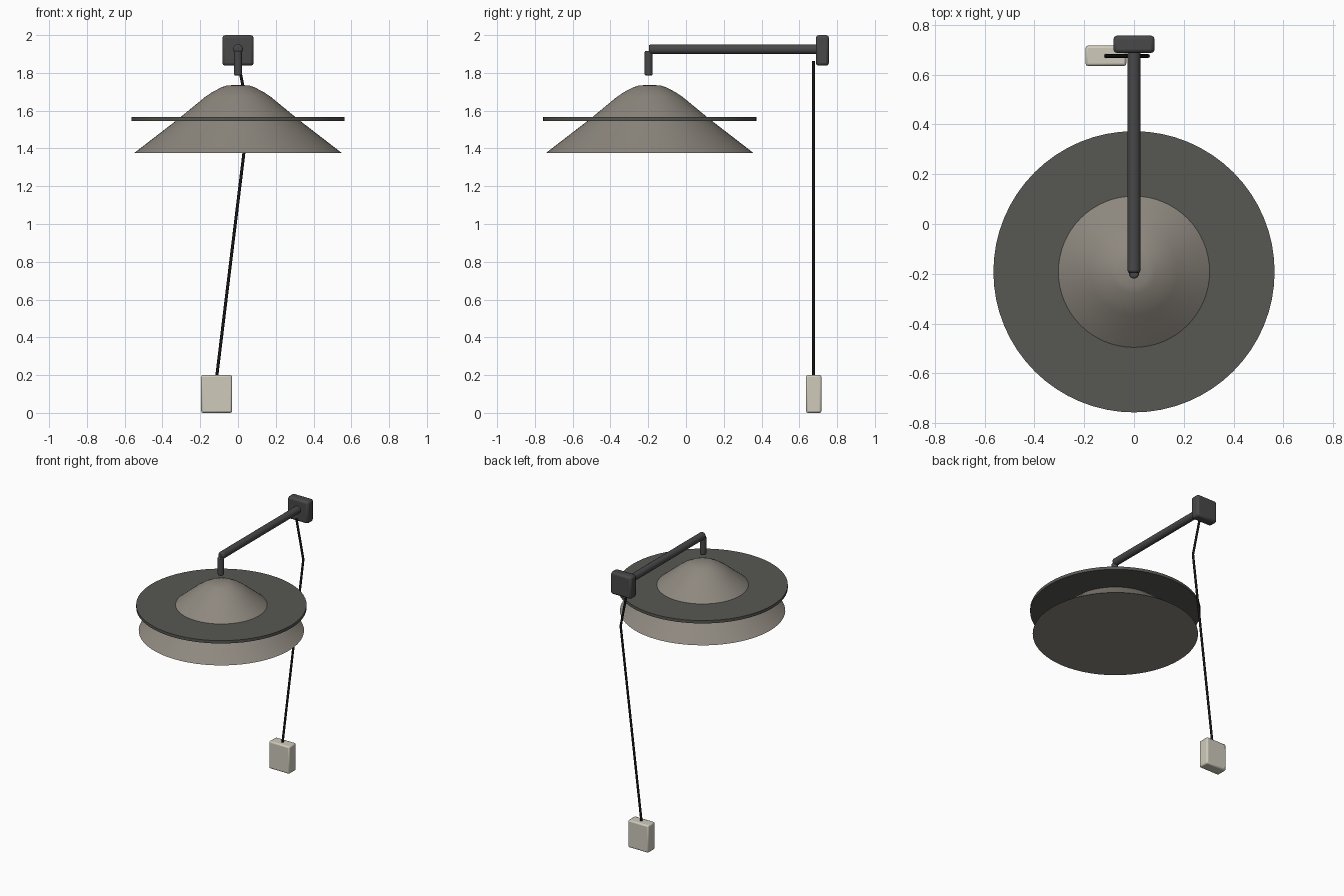
import bpy, bmesh, math
from mathutils import Vector

if "Cube" in bpy.data.objects:
    bpy.data.objects.remove(bpy.data.objects["Cube"])


def material(name, rgb):
    m = bpy.data.materials.new(name)
    m.diffuse_color = (*rgb, 1)
    m.use_nodes = True
    m.node_tree.nodes["Principled BSDF"].inputs["Base Color"].default_value = m.diffuse_color
    return m


METAL = material("dark_metal", (0.065, 0.065, 0.065))
DISC = material("dark_enamel", (0.095, 0.095, 0.085))
SHADE = material("warm_grey", (0.27, 0.245, 0.21))
BLACK = material("black_rubber", (0.008, 0.008, 0.008))
IVORY = material("ivory_plastic", (0.62, 0.59, 0.5))
CY = -0.192  # lamp axis


def finish(ob, name, mat, bevel=0, segments=2):
    ob.name = name
    ob.data.materials.append(mat)
    if bevel:
        mod = ob.modifiers.new("bevel", 'BEVEL')
        mod.width, mod.segments, mod.limit_method = bevel, segments, 'ANGLE'
        mod.angle_limit = math.radians(50)
    bpy.ops.object.select_all(action='DESELECT')
    ob.select_set(True)
    bpy.context.view_layer.objects.active = ob
    bpy.ops.object.shade_smooth_by_angle(angle=math.radians(35))
    return ob


def box(name, lo, hi, mat, bevel):
    lo, hi = Vector(lo), Vector(hi)
    bpy.ops.mesh.primitive_cube_add(size=1, location=(lo + hi) / 2)
    ob = bpy.context.object
    ob.scale = hi - lo
    bpy.ops.object.transform_apply(location=False, rotation=False, scale=True)
    return finish(ob, name, mat, bevel)


def rod(name, a, b, r, mat, sides=24, bevel=0):
    a, b = Vector(a), Vector(b)
    bpy.ops.mesh.primitive_cylinder_add(vertices=sides, radius=r, depth=(b - a).length,
                                        location=(a + b) / 2)
    ob = bpy.context.object
    ob.rotation_euler = (b - a).to_track_quat('Z', 'Y').to_euler()
    return finish(ob, name, mat, bevel)


def lathe(name, profile, mat, sides=64):
    # profile of (radius, z) from the rim to the apex, closed underneath
    bm = bmesh.new()
    rings = [[bm.verts.new((r * math.cos(2 * math.pi * i / sides),
                            CY + r * math.sin(2 * math.pi * i / sides), z))
              for i in range(sides)] for r, z in profile[:-1]]
    top = bm.verts.new((0, CY, profile[-1][1]))
    for i in range(sides):
        j = (i + 1) % sides
        for lo, hi in zip(rings, rings[1:]):
            bm.faces.new((lo[i], lo[j], hi[j], hi[i]))
        bm.faces.new((rings[-1][i], rings[-1][j], top))
    bm.faces.new(rings[0][::-1])
    me = bpy.data.meshes.new(name)
    bm.to_mesh(me)
    bm.free()
    ob = bpy.data.objects.new(name, me)
    bpy.context.collection.objects.link(ob)
    return finish(ob, name, mat)


# wall plate, arm and drop stem
box("wall_plate", (-0.083, 0.687, 1.838), (0.083, 0.757, 2.0), METAL, 0.015)
rod("arm", (0, -0.197, 1.925), (0, 0.70, 1.925), 0.026, METAL, bevel=0.01)
rod("stem", (0, CY - 0.006, 1.786), (0, CY - 0.006, 1.917), 0.021, METAL, bevel=0.007)

# conical shade with a wide reflector disc around it
lathe("shade", [(0.548, 1.377), (0.316, 1.556), (0.175, 1.672), (0.14, 1.696),
                (0.087, 1.724), (0.06, 1.733), (0, 1.737)], SHADE)
rod("reflector_disc", (0, CY, 1.545), (0, CY, 1.566), 0.565, DISC, sides=64)

# cable hanging from the plate down to the switch box
cable = bpy.data.curves.new("cable", 'CURVE')
cable.dimensions = '3D'
cable.bevel_depth, cable.bevel_resolution, cable.use_fill_caps = 0.008, 2, True
points = [(0, 0.675, 1.862), (0.056, 0.675, 1.58), (-0.113, 0.675, 0.19)]
spline = cable.splines.new('POLY')
spline.points.add(len(points) - 1)
for p, co in zip(spline.points, points):
    p.co = (*co, 1)
cable.materials.append(BLACK)
bpy.context.collection.objects.link(bpy.data.objects.new("cable", cable))
box("switch_box", (-0.195, 0.635, 0), (-0.031, 0.717, 0.2), IVORY, 0.01)
